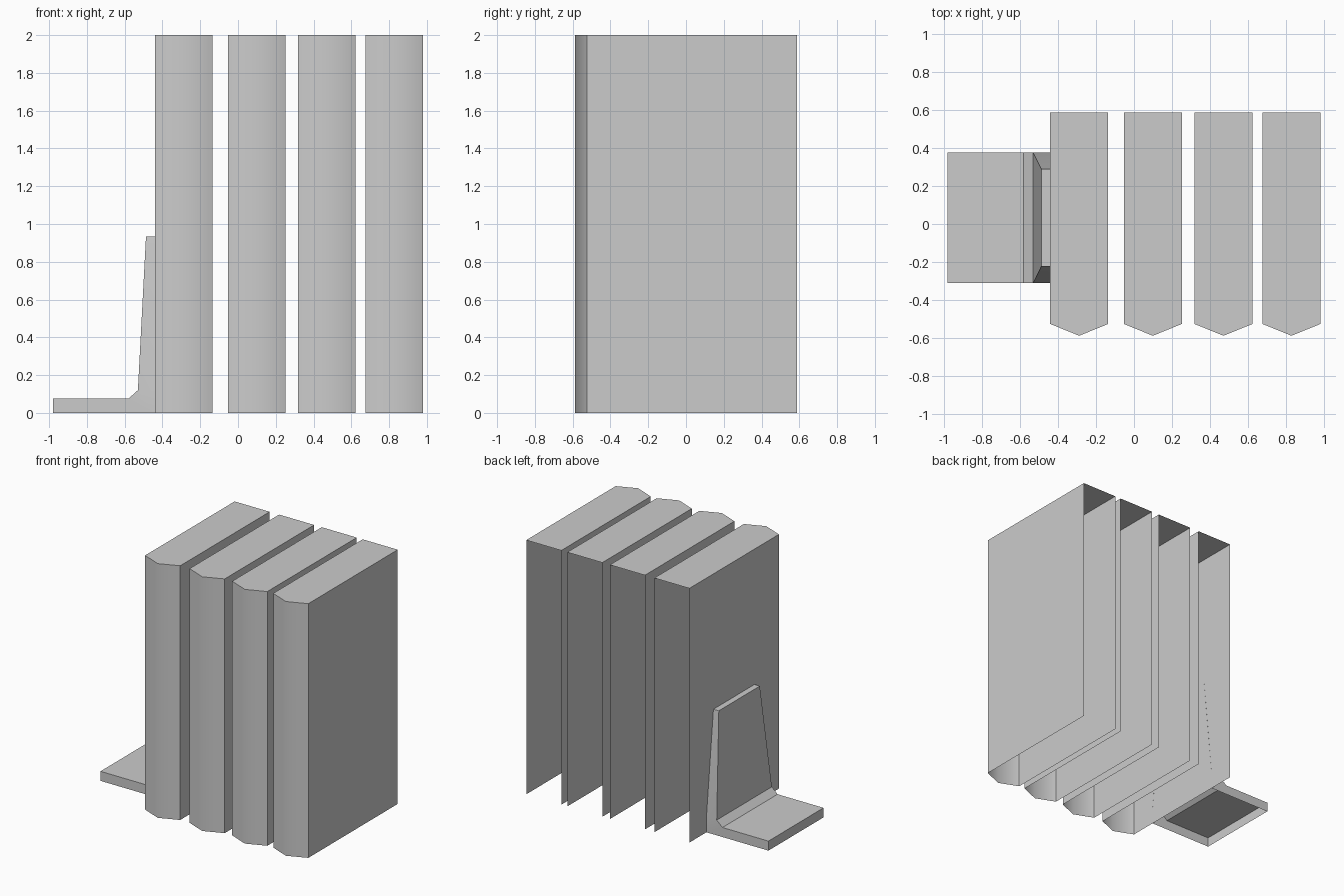
import bpy, bmesh
from math import radians

cube = bpy.data.objects.get("Cube")
if cube:
    bpy.data.objects.remove(cube, do_unlink=True)

# One plain colour for every part
GREY = (0.6, 0.6, 0.6, 1)
grey = bpy.data.materials.new("light_grey")
grey.use_nodes = True
grey.diffuse_color = GREY
grey.node_tree.nodes["Principled BSDF"].inputs["Base Color"].default_value = GREY


def finish(name, bm, angle):
    mesh = bpy.data.meshes.new(name)
    bm.to_mesh(mesh)
    bm.free()
    mesh.materials.append(grey)
    obj = bpy.data.objects.new(name, mesh)
    bpy.context.collection.objects.link(obj)
    bpy.ops.object.select_all(action='DESELECT')
    obj.select_set(True)
    bpy.context.view_layer.objects.active = obj
    bpy.ops.object.shade_smooth_by_angle(angle=radians(angle))
    return obj


# Book: covers and pointed spine as an open wall, closed by a top only
def book(name, x, width=0.305, height=2.0, back=0.587, hinge=-0.525, spine=-0.587):
    h = width / 2
    path = [(x - h, back), (x - h, hinge), (x, spine), (x + h, hinge), (x + h, back)]
    bm = bmesh.new()
    low = [bm.verts.new((px, py, 0)) for px, py in path]
    top = [bm.verts.new((px, py, height)) for px, py in path]
    for i in range(len(path) - 1):
        bm.faces.new((low[i], low[i + 1], top[i + 1], top[i]))
    bm.faces.new(top)
    finish(name, bm, 55)


for n, x in enumerate((-0.288, 0.099, 0.47, 0.827), 1):
    book(f"book_{n}", x)


# Bookend: hollow L shape, open underneath and against the first book
def bookend():
    inner = -0.44
    foot, top = (-0.31, 0.375), (-0.222, 0.288)
    profile = [(-0.98, 0, foot), (-0.98, 0.075, foot), (-0.58, 0.075, foot),
               (-0.53, 0.12, foot), (-0.487, 0.935, top), (inner, 0.935, top),
               (inner, 0.12, foot), (inner, 0, foot)]
    bm = bmesh.new()
    front = [bm.verts.new((x, y[0], z)) for x, z, y in profile]
    back = [bm.verts.new((x, y[1], z)) for x, z, y in profile]
    # outer skin: toe, foot, fillet, upright and top edge
    for i in range(5):
        bm.faces.new((front[i], front[i + 1], back[i + 1], back[i]))
    # side walls: straight foot below, tapered upright above
    for ring in ((0, 7, 6, 3, 2, 1), (3, 6, 5, 4)):
        bm.faces.new([front[i] for i in ring])
        bm.faces.new([back[i] for i in reversed(ring)])
    finish("bookend", bm, 20)


bookend()
